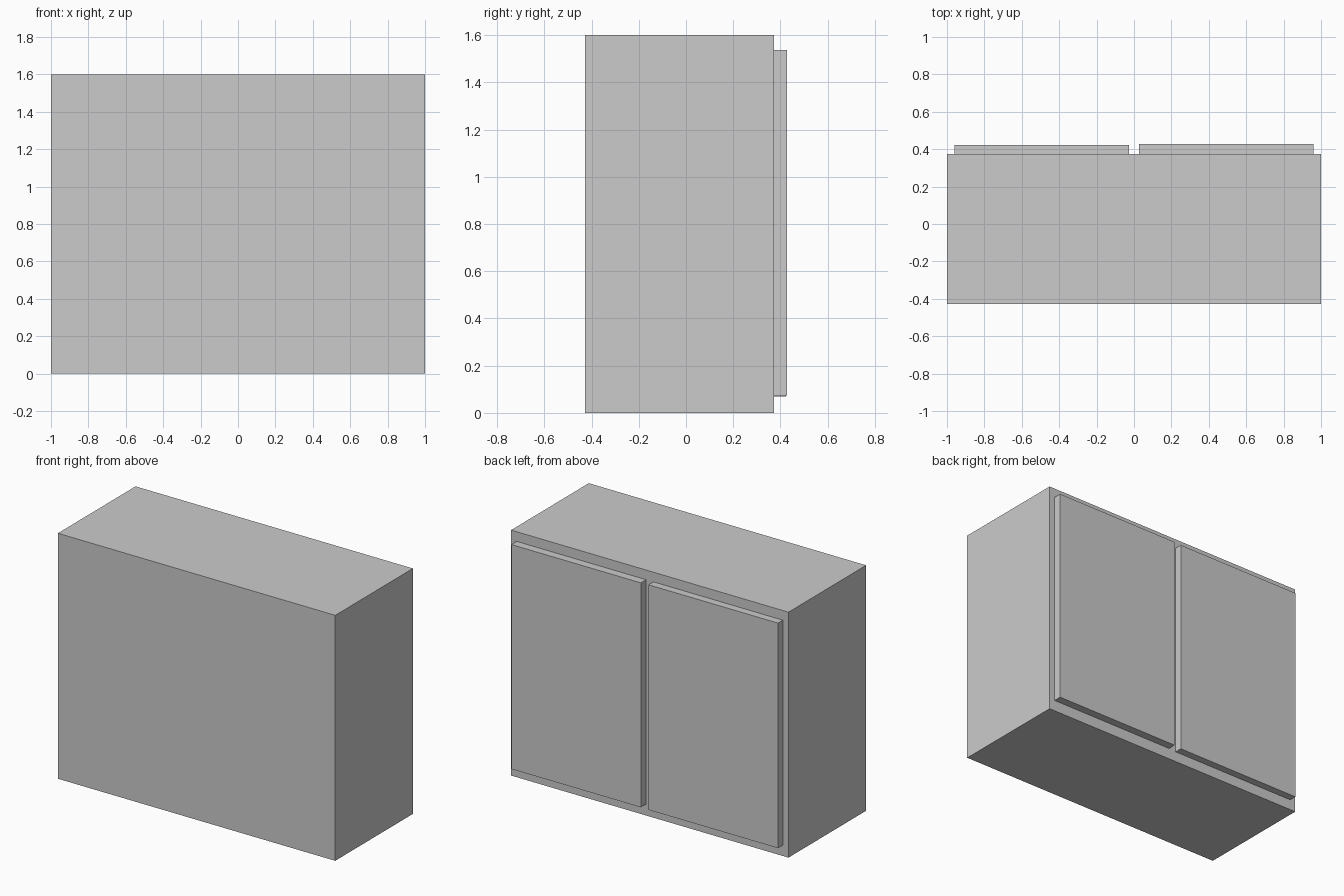
import bpy

if "Cube" in bpy.data.objects:
    bpy.data.objects.remove(bpy.data.objects["Cube"])


def box(name, x, y, z):
    """Axis-aligned box from (min, max) ranges."""
    bpy.ops.mesh.primitive_cube_add(
        size=1, location=[(a + b) / 2 for a, b in (x, y, z)])
    obj = bpy.context.object
    obj.name = name
    obj.scale = [b - a for a, b in (x, y, z)]
    bpy.ops.object.transform_apply(location=False, rotation=False, scale=True)
    return obj


BACK_Y = 0.373

# cabinet carcass
box("cabinet_body", (-1, 1), (-0.427, BACK_Y), (0, 1.6))

# pair of door panels, one slightly thicker
box("left_door", (-0.959, -0.026), (BACK_Y, 0.423), (0.07, 1.537))
box("right_door", (0.027, 0.96), (BACK_Y, 0.427), (0.074, 1.537))
